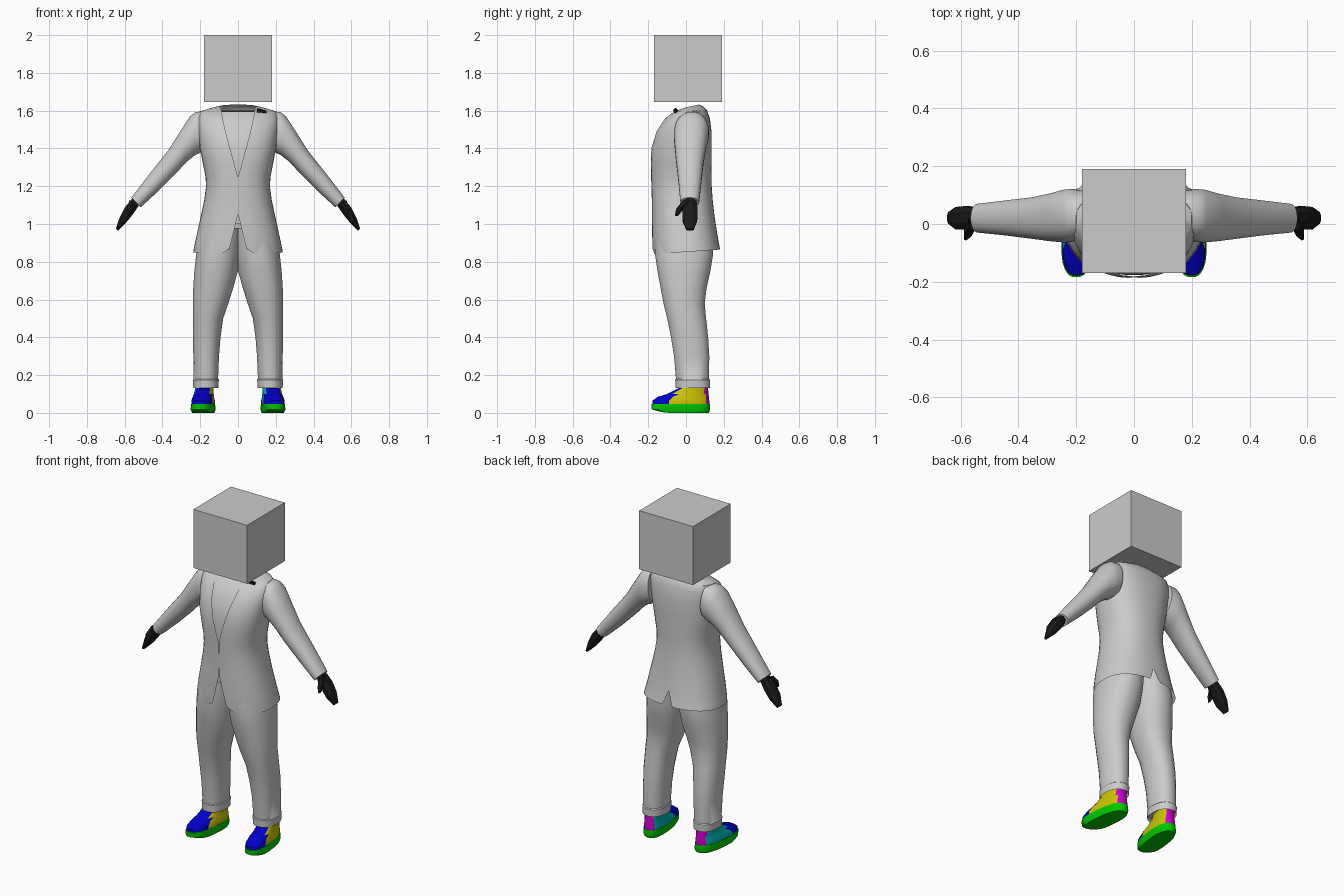
import bpy, bmesh, math
from mathutils import Vector


def material(name, color):
    m = bpy.data.materials.new(name)
    m.diffuse_color = (*color, 1)
    return m


BLACK = material("black", (0.01, 0.01, 0.01))
GREEN = material("green", (0.0, 0.6, 0.0))
SHOE_MATS = [material("blue", (0.0, 0.0, 0.6)), material("yellow", (0.6, 0.55, 0.0)),
             material("cyan", (0.0, 0.45, 0.45)), material("magenta", (0.6, 0.0, 0.6))]


def spow(v, n):
    return math.copysign(abs(v) ** (2 / n), v)


def finish(name, bm, mats=(), mirror=True, smooth=True):
    me = bpy.data.meshes.new(name)
    bm.to_mesh(me)
    bm.free()
    ob = bpy.data.objects.new(name, me)
    bpy.context.collection.objects.link(ob)
    for m in mats:
        me.materials.append(m)
    if smooth:
        bpy.ops.object.select_all(action='DESELECT')
        ob.select_set(True)
        bpy.context.view_layer.objects.active = ob
        bpy.ops.object.shade_smooth_by_angle(angle=math.radians(40))
    if mirror:
        mod = ob.modifiers.new("mirror", 'MIRROR')
        mod.merge_threshold = 0.0005
    return ob


def skin(bm, rows, closed):
    n = len(rows[0])
    for a, b in zip(rows, rows[1:]):
        for j in range(n if closed else n - 1):
            k = (j + 1) % n
            bm.faces.new((a[j], a[k], b[k], b[j]))


def tube(rings, sides=20, n=2.2, caps=(True, True)):
    """Loft closed sections given as (centre, half axis U, half axis V)."""
    bm = bmesh.new()
    rows = []
    for c, u, v in rings:
        rows.append([bm.verts.new(Vector(c) + Vector(u) * spow(math.cos(t), n) + Vector(v) * spow(math.sin(t), n))
                     for t in (2 * math.pi * (j + 0.5) / sides for j in range(sides))])
    skin(bm, rows, True)
    for cap, row in zip(caps, (rows[0], rows[-1])):
        if cap:
            bm.faces.new(row)
    bmesh.ops.recalc_face_normals(bm, faces=bm.faces[:])
    return bm


def limb_rings(rows):
    """Sections from upper (x, z), lower (x, z) and y range."""
    return [(((a + c) / 2, (y0 + y1) / 2, (b + d) / 2),
             ((a - c) / 2, 0, (b - d) / 2), (0, (y1 - y0) / 2, 0))
            for a, b, c, d, y0, y1 in rows]


def half_shell(rows, sides=20, n=2.35, end=math.pi):
    """Right half of a garment, open at the front by g and at the back by h."""
    bm = bmesh.new()
    out = []
    for zf, zb, a, yf, yb, g, h in rows:
        t0 = math.asin((g / a) ** (n / 2))
        t1 = end if end < math.pi else math.pi - math.asin((h / a) ** (n / 2))
        row = []
        for j in range(sides + 1):
            t = t0 + (t1 - t0) * j / sides
            c = -spow(math.cos(t), n)
            row.append(bm.verts.new((a * spow(math.sin(t), n), (yf + yb) / 2 + c * (yb - yf) / 2,
                                     zf + (zb - zf) * (c + 1) / 2)))
        out.append(row)
    skin(bm, out, False)
    return bm


# head block
bpy.ops.mesh.primitive_cube_add(size=1, location=(0, 0.01, 1.823))
head = bpy.context.object
head.name = "head_block"
head.scale = (0.36, 0.36, 0.354)

# jacket: z front, z back, half width, y front, y back, front gap, back gap
finish("jacket", half_shell([
    (0.84, 0.865, 0.237, -0.175, 0.182, 0.09, 0.035),
    (0.87, 0.89, 0.232, -0.178, 0.176, 0.045, 0.022),
    (0.95, 0.95, 0.217, -0.18, 0.165, 0.025, 0),
    (1.05, 1.05, 0.195, -0.18, 0.15, 0.001, 0),
    (1.13, 1.13, 0.178, -0.181, 0.141, 0.001, 0),
    (1.2, 1.2, 0.169, -0.183, 0.136, 0.001, 0),
    (1.25, 1.25, 0.172, -0.185, 0.135, 0.001, 0),
    (1.32, 1.32, 0.186, -0.187, 0.135, 0.02, 0),
    (1.4, 1.4, 0.202, -0.185, 0.136, 0.042, 0),
    (1.49, 1.49, 0.213, -0.16, 0.135, 0.066, 0),
    (1.56, 1.56, 0.217, -0.115, 0.126, 0.081, 0),
    (1.593, 1.6, 0.2, -0.07, 0.112, 0.087, 0),
    (1.605, 1.622, 0.14, -0.045, 0.092, 0.089, 0),
    (1.612, 1.632, 0.098, -0.03, 0.07, 0.09, 0)]))

# shirt front behind the jacket opening
finish("shirt_front", half_shell([
    (1.0, 1.0, 0.185, -0.165, 0.13, 0, 0),
    (1.2, 1.2, 0.16, -0.172, 0.12, 0, 0),
    (1.32, 1.32, 0.175, -0.177, 0.12, 0, 0),
    (1.4, 1.4, 0.19, -0.175, 0.12, 0, 0),
    (1.49, 1.49, 0.2, -0.15, 0.12, 0, 0),
    (1.56, 1.56, 0.2, -0.105, 0.11, 0, 0),
    (1.595, 1.595, 0.18, -0.06, 0.1, 0, 0)], sides=8, end=1.0))

# dark neck opening and collar tab
finish("neck_plug", tube([((0, 0.015, z), (0.1, 0, 0), (0, 0.06, 0)) for z in (1.585, 1.602)]),
       [BLACK], mirror=False)
finish("collar_tab", tube([((0.1, -0.055, 1.6), (0, 0.012, 0), (0, 0, 0.014)),
                           ((0.15, -0.05, 1.592), (0, 0.01, 0), (0, 0, 0.008))], 6),
       [BLACK], mirror=False, smooth=False)

# sleeves
finish("sleeves", tube(limb_rings([
    (0.18, 1.598, 0.17, 1.40, -0.05, 0.115),
    (0.225, 1.594, 0.20, 1.375, -0.062, 0.122),
    (0.255, 1.57, 0.225, 1.365, -0.065, 0.12),
    (0.31, 1.485, 0.27, 1.33, -0.06, 0.106),
    (0.37, 1.39, 0.33, 1.265, -0.052, 0.093),
    (0.465, 1.27, 0.42, 1.175, -0.04, 0.082),
    (0.565, 1.14, 0.515, 1.088, -0.03, 0.07)])), mirror=True)

# mitten hands and thumbs
finish("hands", tube(limb_rings([
    (0.55, 1.15, 0.515, 1.11, -0.012, 0.055),
    (0.60, 1.09, 0.555, 1.05, -0.022, 0.065),
    (0.628, 1.035, 0.592, 1.005, -0.022, 0.062),
    (0.647, 0.975, 0.635, 0.965, 0.0, 0.042)]), 8), [BLACK], smooth=False)
finish("thumbs", tube(limb_rings([
    (0.575, 1.13, 0.545, 1.10, -0.025, 0.03),
    (0.59, 1.09, 0.56, 1.07, -0.052, -0.012),
    (0.588, 1.052, 0.575, 1.042, -0.058, -0.038)]), 6), [BLACK], smooth=False)

# trousers with turned-up cuffs: z, inner x, outer x, y front, y back
legs = [(0.15, 0.112, 0.228, -0.048, 0.118), (0.132, 0.103, 0.237, -0.056, 0.127),
        (0.175, 0.101, 0.239, -0.058, 0.128), (0.18, 0.105, 0.235, -0.054, 0.123),
        (0.3, 0.10, 0.237, -0.064, 0.124), (0.4, 0.092, 0.24, -0.08, 0.118),
        (0.5, 0.078, 0.24, -0.1, 0.107), (0.58, 0.05, 0.24, -0.12, 0.1),
        (0.66, 0.025, 0.238, -0.135, 0.11), (0.75, 0.0, 0.232, -0.152, 0.13),
        (0.84, -0.01, 0.222, -0.165, 0.145), (0.98, -0.02, 0.19, -0.16, 0.14)]
finish("trousers", tube([(((a + b) / 2, (y0 + y1) / 2, z), ((b - a) / 2, 0, 0), (0, (y1 - y0) / 2, 0))
                         for z, a, b, y0, y1 in legs], 24))


# shoes: sections stacked in z, toes turned slightly outward
def shoe_rings(rows, side):
    return [((side * (0.182 - 0.1 * (y0 + y1) / 2), (y0 + y1) / 2, z),
             (w, 0, 0), (-side * 0.05 * (y1 - y0), (y1 - y0) / 2, 0))
            for z, w, y0, y1 in rows]


for side, label in ((1, "left"), (-1, "right")):
    sole = tube(shoe_rings([(0.0, 0.056, -0.165, 0.122), (0.018, 0.063, -0.182, 0.129),
                            (0.048, 0.06, -0.185, 0.127)], side), 24, 2.5)
    for v in sole.verts:
        f = max(0, -v.co.y - 0.08) / 0.1
        v.co.z += 0.02 * f * f if v.co.z < 0.01 else 0
    finish(label + "_shoe_sole", sole, [GREEN], mirror=False)

    upper = tube(shoe_rings([(0.04, 0.058, -0.18, 0.124), (0.065, 0.059, -0.178, 0.124),
                             (0.085, 0.053, -0.15, 0.122), (0.1, 0.05, -0.1, 0.12),
                             (0.13, 0.048, -0.04, 0.117), (0.165, 0.046, -0.03, 0.112)], side), 28, 2.5)
    for f in upper.faces:
        c = f.calc_center_median()
        middle = side * (0.182 - 0.1 * c.y)
        if c.y < -0.09 + (c.z - 0.05) * 0.75 or (f.normal.y < -0.5 and f.normal.z > 0.2):
            f.material_index = 0
        elif f.normal.y > 0.6:
            f.material_index = 3
        else:
            f.material_index = 1 if c.x > middle else 2
    finish(label + "_shoe_upper", upper, SHOE_MATS, mirror=False)
